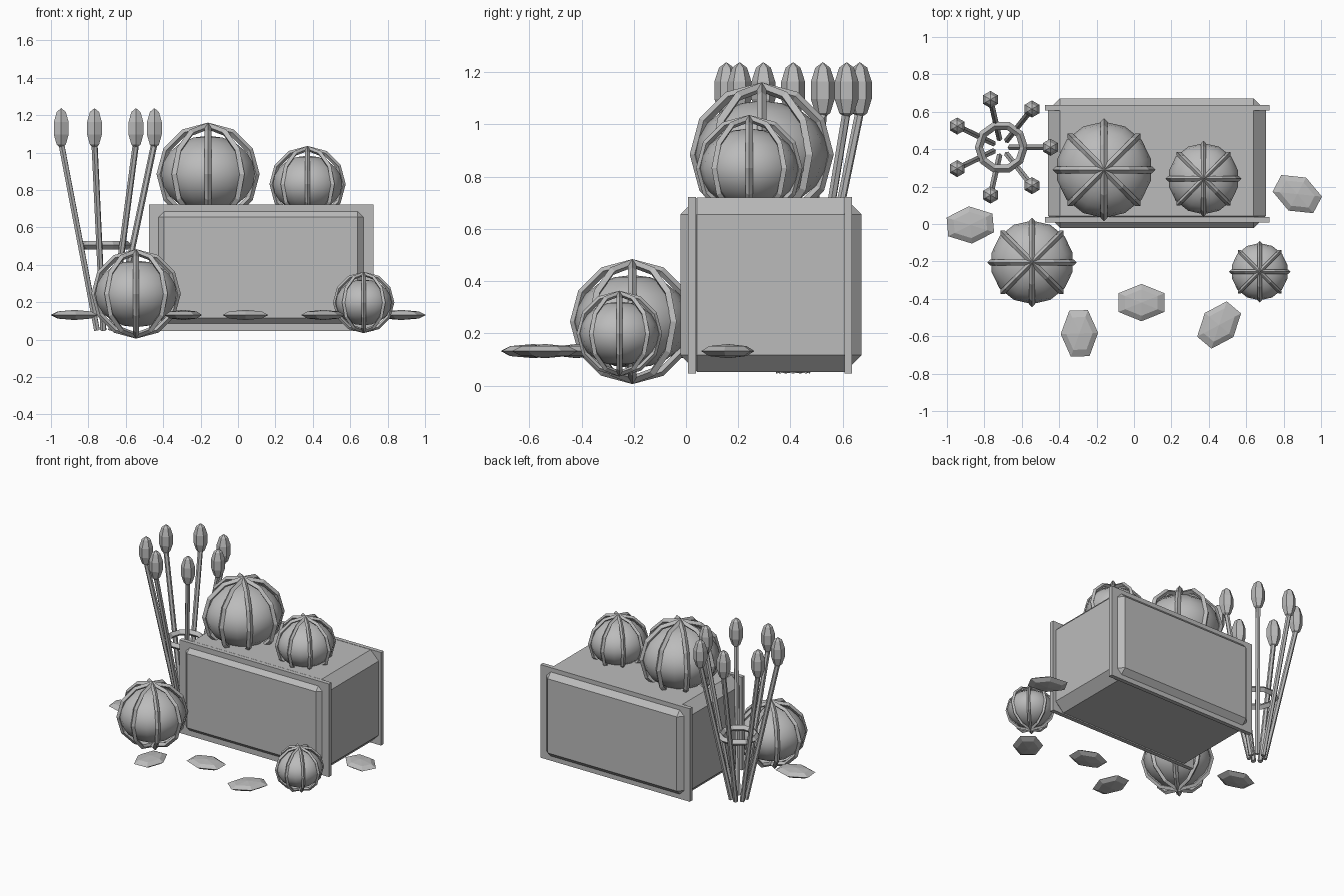
import bpy
from math import cos, sin, pi, radians
from mathutils import Vector, Matrix

old = bpy.data.objects.get("Cube")
if old:
    bpy.data.objects.remove(old, do_unlink=True)

grey = bpy.data.materials.new("plain grey")
grey.use_nodes = True
grey.diffuse_color = (0.5, 0.5, 0.5, 1)
grey.node_tree.nodes["Principled BSDF"].inputs["Base Color"].default_value = (0.5, 0.5, 0.5, 1)


def finish(name, scale=None):
    ob = bpy.context.object
    ob.name = name
    if scale:
        ob.scale = scale
    ob.data.materials.append(grey)
    return ob


def box(name, lo, hi, bevel=0):
    lo, hi = Vector(lo), Vector(hi)
    bpy.ops.mesh.primitive_cube_add(size=1, location=(lo + hi) / 2)
    ob = finish(name)
    ob.data.transform(Matrix.Diagonal((*(hi - lo), 1)))
    if bevel:
        mod = ob.modifiers.new("Chamfer", 'BEVEL')
        mod.width, mod.segments = bevel, 1


def ball(name, loc, scale, segments, rings, turn=0):
    bpy.ops.mesh.primitive_uv_sphere_add(segments=segments, ring_count=rings, radius=1,
                                         location=loc, rotation=(0, 0, turn))
    return finish(name, scale)


def hoop(name, loc, major, minor, segments, rotation=(0, 0, 0)):
    bpy.ops.mesh.primitive_torus_add(location=loc, rotation=rotation, major_radius=major,
                                     minor_radius=minor, major_segments=segments, minor_segments=4)
    return finish(name)


def rod(name, a, b, radius):
    a, b = Vector(a), Vector(b)
    bpy.ops.mesh.primitive_cylinder_add(vertices=6, radius=radius, depth=(b - a).length,
                                        location=(a + b) / 2)
    ob = finish(name)
    ob.rotation_euler = (b - a).to_track_quat('Z', 'Y').to_euler()


# Chamfered bale with a flat frame plate near each end
box("bale", (-0.46, -0.022, 0.052), (0.705, 0.672, 0.72), bevel=0.065)
for name, y in (("front_frame", 0.008), ("back_frame", 0.606)):
    box(name, (-0.476, y, 0.047), (0.724, y + 0.03, 0.722))

# Pumpkins: squashed smooth body inside four round rib hoops
pumpkins = {
    "large_top": (-0.16, 0.29, 0.885, 0.257),
    "small_top": (0.372, 0.242, 0.832, 0.19),
    "front_right": (-0.545, -0.205, 0.245, 0.223),
    "front_left": (0.672, -0.255, 0.199, 0.153),
}
for place, (x, y, z, r) in pumpkins.items():
    ball(place + "_pumpkin", (x, y, z), (r, r, r * 0.8), 14, 10)
    bpy.ops.object.shade_smooth_by_angle(angle=radians(60))
    for k in range(4):
        hoop(f"{place}_rib_{k + 1}", (x, y, z), r, r * 0.073, 12, (pi / 2, 0, k * pi / 4))

# Sheaf of seven stalks with seed heads, held by a tie ring
cx, cy = -0.709, 0.41
for k in range(7):
    d = Vector((cos(k * 2 * pi / 7), sin(k * 2 * pi / 7), 0))
    foot = Vector((cx, cy, 0.05)) + d * 0.05
    tip = Vector((cx, cy, 1.13)) + d * 0.262
    rod(f"stalk_{k + 1}", foot, tip - Vector((0, 0, 0.08)), 0.017)
    ball(f"seed_head_{k + 1}", tip, (0.048, 0.048, 0.108), 6, 5)
hoop("tie_ring", (cx, cy, 0.505), 0.12, 0.022, 10)

# Scattered flat leaves
leaves = [(-0.875, -0.005, 5), (0.873, 0.16, -28), (-0.292, -0.585, 92),
          (0.04, -0.42, 0), (0.455, -0.54, 50)]
for k, (x, y, turn) in enumerate(leaves):
    ball(f"leaf_{k + 1}", (x, y, 0.132), (0.142, 0.1, 0.027), 6, 4, radians(turn))
